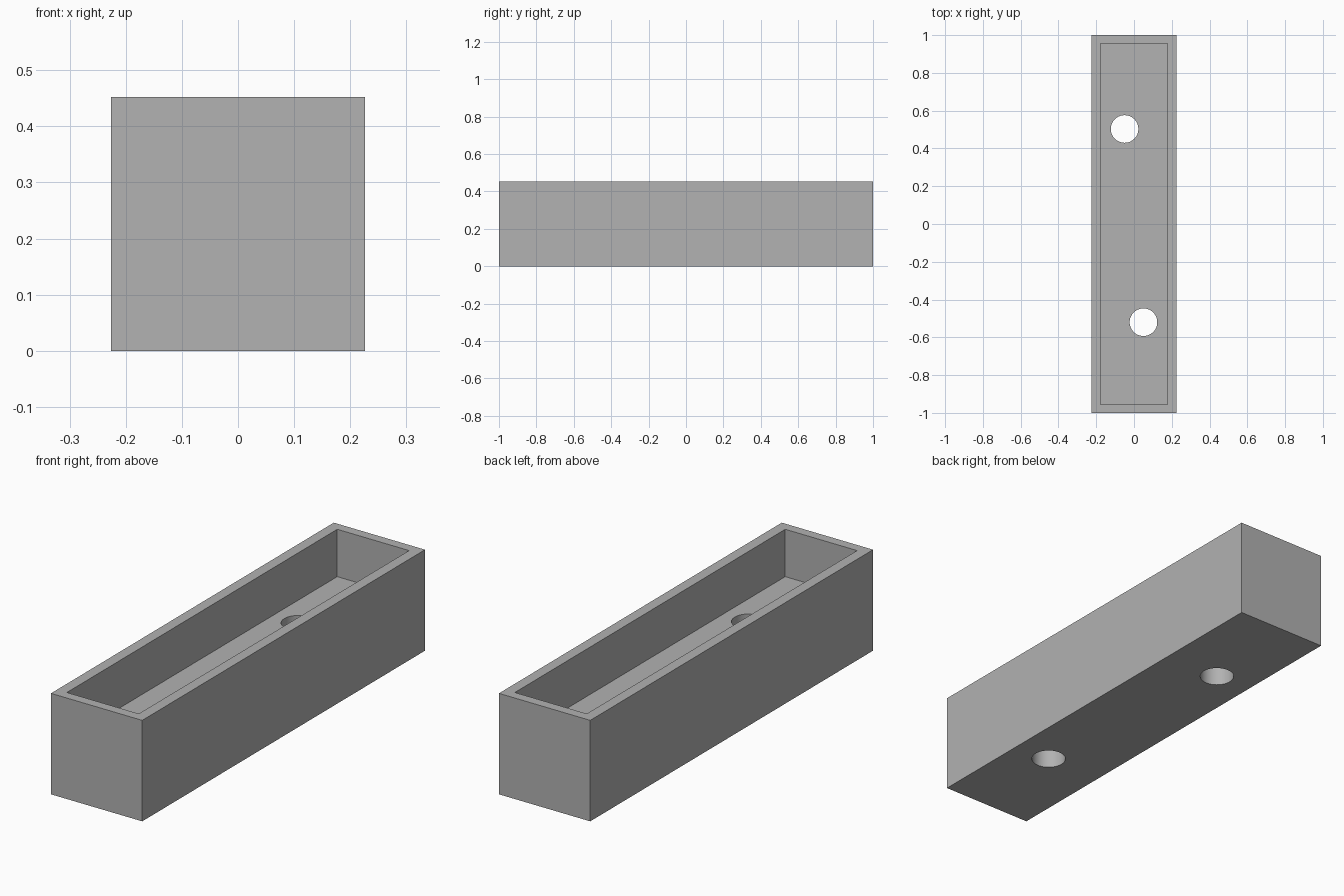
import bpy
import math

if "Cube" in bpy.data.objects:
    bpy.data.objects.remove(bpy.data.objects["Cube"])

W, L, H = 0.452, 2.0, 0.452        # outer size
INNER_X, INNER_Y = 0.356, 1.912    # cavity size
FLOOR = 0.24                       # top of the thick floor
HOLES = [(-0.05, 0.503), (0.05, -0.52)]
HOLE_R = 0.073

grey = bpy.data.materials.new("plain grey")
grey.diffuse_color = (0.445, 0.445, 0.445, 1)
grey.use_nodes = True
grey.node_tree.nodes["Principled BSDF"].inputs["Base Color"].default_value = grey.diffuse_color


def box(name, sx, sy, z0, z1):
    bpy.ops.mesh.primitive_cube_add(size=1, location=(0, 0, (z0 + z1) / 2))
    ob = bpy.context.object
    ob.name = name
    ob.scale = (sx, sy, z1 - z0)
    bpy.ops.object.transform_apply(location=True, rotation=False, scale=True)
    ob.data.materials.append(grey)
    return ob


def cut(target, cutter):
    cutter.hide_render = True
    mod = target.modifiers.new("cut", 'BOOLEAN')
    mod.operation = 'DIFFERENCE'
    mod.solver = 'EXACT'
    mod.object = cutter
    bpy.ops.object.select_all(action='DESELECT')
    target.select_set(True)
    bpy.context.view_layer.objects.active = target
    bpy.ops.object.modifier_apply(modifier=mod.name)
    bpy.data.objects.remove(cutter, do_unlink=True)


# Trough body with an open top
trough = box("trough", W, L, 0, H)
cut(trough, box("cavity_cutter", INNER_X, INNER_Y, FLOOR, H + 0.2))

# Round holes through the floor
for x, y in HOLES:
    bpy.ops.mesh.primitive_cylinder_add(vertices=64, radius=HOLE_R, depth=0.4,
                                        location=(x, y, 0.15))
    drill = bpy.context.object
    drill.name = "hole_cutter"
    drill.data.materials.append(grey)
    cut(trough, drill)

# Smooth hole walls, sharp box edges
bpy.ops.object.shade_smooth_by_angle(angle=math.radians(30))
